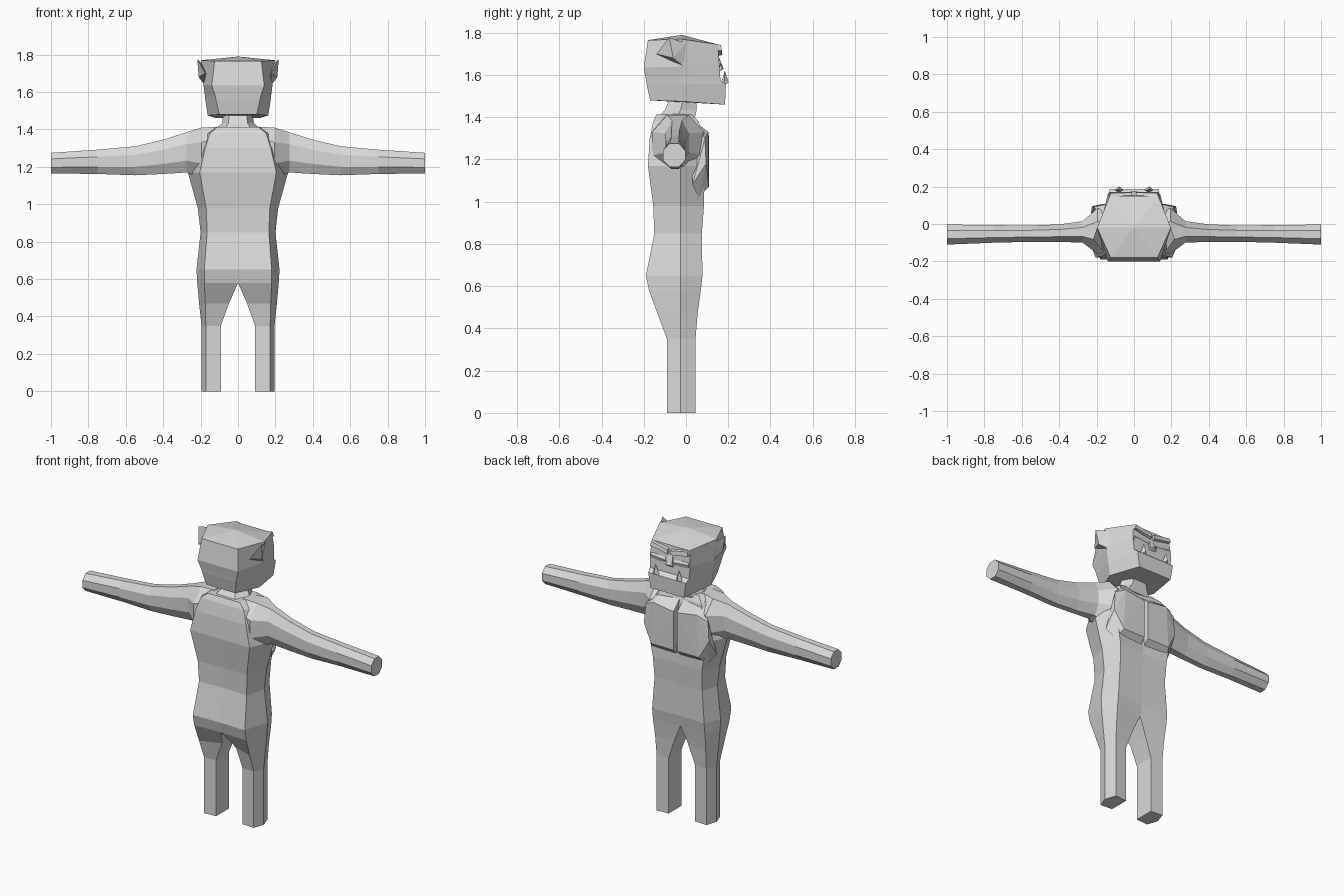
import bpy, bmesh, math
from mathutils import Matrix

if "Cube" in bpy.data.objects:
    bpy.data.objects.remove(bpy.data.objects["Cube"], do_unlink=True)

clay = bpy.data.materials.new("plain_grey")
clay.use_nodes = True
GREY = (0.7, 0.7, 0.7, 1)
clay.diffuse_color = GREY
clay.node_tree.nodes["Principled BSDF"].inputs["Base Color"].default_value = GREY


def finish(bm, name):
    """Mirror the +x half, fix normals and make the object."""
    bmesh.ops.remove_doubles(bm, verts=bm.verts, dist=1e-4)
    inner = [f for f in bm.faces if all(abs(v.co.x) < 1e-4 for v in f.verts)]
    bmesh.ops.delete(bm, geom=inner, context='FACES')
    geom = bm.verts[:] + bm.edges[:] + bm.faces[:]
    bmesh.ops.mirror(bm, geom=geom, matrix=Matrix.Identity(4), merge_dist=1e-4, axis='X')
    bmesh.ops.recalc_face_normals(bm, faces=bm.faces)
    mesh = bpy.data.meshes.new(name)
    bm.to_mesh(mesh)
    bm.free()
    mesh.materials.append(clay)
    obj = bpy.data.objects.new(name, mesh)
    bpy.context.collection.objects.link(obj)
    return obj


def loft(name, rings):
    """Skin a list of closed rings and cap both ends."""
    bm = bmesh.new()
    loops = [[bm.verts.new(p) for p in ring] for ring in rings]
    n = len(loops[0])
    for a, b in zip(loops, loops[1:]):
        for i in range(n):
            j = (i + 1) % n
            bm.faces.new((a[i], a[j], b[j], b[i]))
    bm.faces.new(loops[0])
    bm.faces.new(loops[-1])
    return finish(bm, name)


def chunk(name, points):
    """Faceted convex solid, one on each side."""
    bm = bmesh.new()
    verts = [bm.verts.new(p) for p in points]
    bmesh.ops.convex_hull(bm, input=verts)
    return finish(bm, name)


# Legs and torso: z, inner x, half width, panel x, rear y, inner rear y, inner front y, front y
BODY = [
    (0.00, .092, .195, .172, -.09, -.085, .04, .045),
    (0.35, .092, .195, .172, -.09, -.085, .04, .045),
    (0.47, .048, .208, .175, -.135, -.09, .045, .055),
    (0.58, 0, .218, .18, -.175, -.165, .055, .07),
    (0.65, 0, .222, .18, -.19, -.185, .07, .078),
    (0.85, 0, .200, .165, -.15, -.145, .075, .075),
    (0.98, 0, .215, .17, -.155, -.15, .08, .085),
    (1.17, 0, .268, .205, -.18, -.178, .07, .088),
    (1.30, 0, .245, .175, -.172, -.17, .06, .085),
    (1.38, 0, .190, .150, -.155, -.155, .04, .06),
    (1.412, 0, .130, .110, -.14, -.14, .02, .03),
]
loft("body_and_legs", [
    [(i, iby, z), (p, by, z), (w, -.025, z), (p, fy, z), (i, ify, z)]
    for z, i, w, p, by, iby, ify, fy in BODY])

# Arms: x, y range, z range
ARM = [
    (.10, -.145, .04, 1.22, 1.415),
    (.195, -.16, .085, 1.14, 1.41),
    (.275, -.10, .015, 1.17, 1.385),
    (.40, -.095, -.002, 1.162, 1.345),
    (.55, -.095, -.008, 1.155, 1.31),
    (.75, -.10, -.006, 1.162, 1.292),
    (1.0, -.11, -.003, 1.165, 1.275),
]


def arm_ring(x, y0, y1, z0, z1):
    k = 1 / math.cos(math.pi / 8)
    ring = []
    for i in range(8):
        a = (i + .5) * math.pi / 4
        ring.append((x, (y0 + y1) / 2 + k * (y1 - y0) / 2 * math.cos(a),
                     (z0 + z1) / 2 + k * (z1 - z0) / 2 * math.sin(a)))
    return ring


loft("arms", [arm_ring(*row) for row in ARM])

# Chest slabs with a narrow cleft between them
chunk("chest_plates", [
    (.012, .108, 1.07), (.165, .108, 1.07), (.012, .108, 1.31), (.15, .106, 1.33),
    (.012, .06, 1.02), (.19, .06, 1.02), (.012, .03, 1.38), (.15, .03, 1.39),
    (.225, .095, 1.18), (.215, .09, 1.30), (.235, .03, 1.08)])

# Neck
loft("neck", [
    [(0, y0, z), (w * .6, y0, z), (w, (y0 + y1) / 2, z), (w * .6, y1, z), (0, y1, z)]
    for z, w, y0, y1 in [(1.39, .13, -.14, .04), (1.435, .085, -.10, .05), (1.50, .075, -.07, .05)]])

# Head: rear corner, side corner, face corner at each level
HEAD = [
    ((.10, -.17, 1.48), (.162, -.02, 1.475), (.115, .185, 1.46)),
    ((.118, -.187, 1.56), (.175, -.02, 1.56), (.13, .188, 1.555)),
    ((.122, -.19, 1.58), (.177, -.02, 1.58), (.135, .163, 1.575)),
    ((.14, -.20, 1.635), (.185, -.02, 1.64), (.14, .158, 1.65)),
    ((.125, -.18, 1.765), (.197, -.02, 1.77), (.13, .15, 1.745)),
    ((0, -.02, 1.79),) * 3,
]
loft("head", [[(0, b[1], b[2]), b, s, f, (0, f[1], f[2])] for b, s, f in HEAD])

# Ears, pressed flat with a pointed tip
chunk("ears", [(.175, -.14, 1.70), (.18, -.01, 1.64), (.19, .0, 1.75),
               (.218, -.08, 1.778), (.21, -.06, 1.68), (.17, -.08, 1.70)])

# Frowning brow ridges
chunk("brows", [(.01, .15, 1.69), (.01, .172, 1.695), (.01, .15, 1.725), (.01, .168, 1.72),
                (.13, .14, 1.715), (.13, .17, 1.715), (.13, .14, 1.748), (.125, .165, 1.742)])

# Cheekbones below the eye slits
chunk("cheeks", [(.03, .15, 1.615), (.03, .166, 1.65), (.03, .15, 1.675),
                 (.135, .15, 1.61), (.13, .166, 1.66), (.13, .14, 1.685)])

# Nose
chunk("nose", [(0, .15, 1.70), (.015, .15, 1.70), (0, .178, 1.63), (.022, .172, 1.63),
               (0, .15, 1.61), (.028, .15, 1.61)])

# Tusks rising from the lower jaw
chunk("tusks", [(.055, .18, 1.55), (.105, .18, 1.55), (.08, .202, 1.565),
                (.08, .165, 1.56), (.082, .184, 1.62)])
